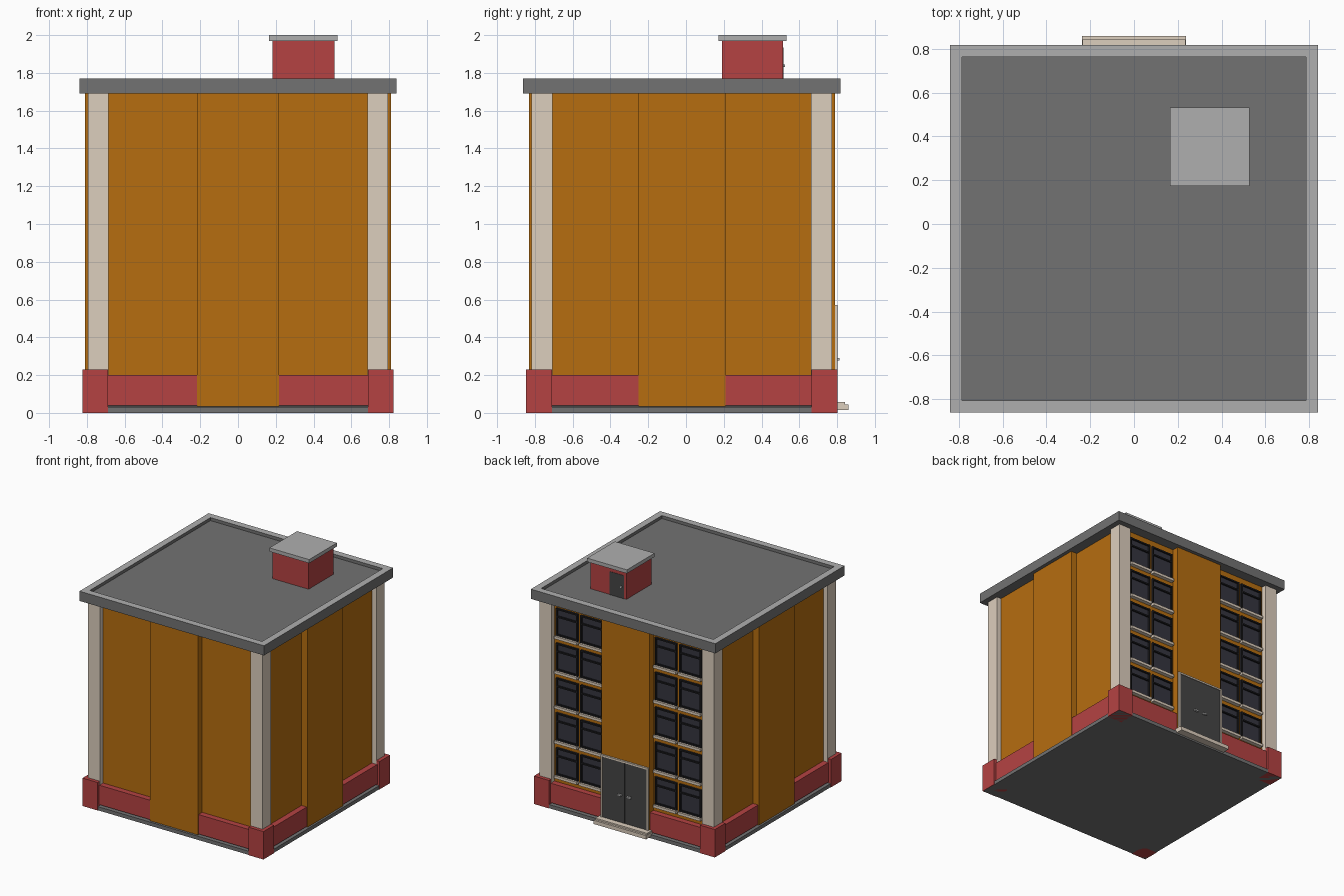
import bpy, bmesh

if "Cube" in bpy.data.objects:
    bpy.data.objects.remove(bpy.data.objects["Cube"])

CY = -0.022  # centre of the building in y (entrance steps stick out behind)

def mat(name, r, g, b):
    m = bpy.data.materials.new(name)
    m.diffuse_color = (r, g, b, 1)
    m.use_nodes = True
    m.node_tree.nodes["Principled BSDF"].inputs["Base Color"].default_value = m.diffuse_color
    return m

ORANGE = mat("ochre_wall", 0.47, 0.155, 0.005)
RED = mat("red_stone", 0.46, 0.055, 0.055)
BEIGE = mat("beige_stone", 0.72, 0.62, 0.51)
DARK = mat("dark_grey", 0.17, 0.17, 0.17)
LIGHT = mat("light_grey", 0.43, 0.43, 0.43)
DOOR = mat("door_grey", 0.06, 0.06, 0.06)
FRAME = mat("window_frame", 0.012, 0.012, 0.014)
GLASS = mat("window_glass", 0.035, 0.035, 0.05)
METAL = mat("handle_metal", 0.5, 0.5, 0.5)

def finish(name, bm, *mats):
    me = bpy.data.meshes.new(name)
    bm.to_mesh(me)
    bm.free()
    ob = bpy.data.objects.new(name, me)
    for m in mats:
        me.materials.append(m)
    bpy.context.collection.objects.link(ob)
    return ob

def cube_bm(x, y, z):
    bm = bmesh.new()
    bmesh.ops.create_cube(bm, size=1)
    for v in bm.verts:
        for i, (a, b) in enumerate((x, y, z)):
            v.co[i] = a if v.co[i] < 0 else b
    return bm

def box(name, x, y, z, m):
    """Box from (min, max) pairs; y is relative to the building centre."""
    return finish(name, cube_bm(x, (y[0] + CY, y[1] + CY), z), m)

def sym(h):
    return (-h, h)

TOP = 1.69
# foundation and main walls
box("foundation", sym(0.82), sym(0.82), (0, 0.03), DARK)
box("wall_footing", sym(0.75), sym(0.75), (0.03, 0.04), DOOR)
box("wall_core", sym(0.755), sym(0.755), (0.04, TOP), ORANGE)
box("centre_bay_front_back", sym(0.218), sym(0.81), (0.035, TOP), ORANGE)
box("centre_bay_sides", sym(0.81), sym(0.23), (0.035, TOP), ORANGE)

# corner pillars, their bases, and the plinths between
def span(s, a, b):
    return (a, b) if s > 0 else (-b, -a)

for sx in (-1, 1):
    for sy in (-1, 1):
        box("corner_pillar", span(sx, 0.685, 0.795), span(sy, 0.685, 0.795), (0.2, TOP), BEIGE)
        box("pillar_base", span(sx, 0.687, 0.824), span(sy, 0.687, 0.824), (0, 0.23), RED)
        box("plinth_front_back", span(sx, 0.218, 0.70), span(sy, 0.74, 0.803), (0.04, 0.2), RED)
        box("plinth_side", span(sx, 0.74, 0.803), span(sy, 0.23, 0.70), (0.04, 0.2), RED)

# flat roof with raised light rim
bm = cube_bm(sym(0.84), (CY - 0.84, CY + 0.84), (TOP, 1.77))
bm.normal_update()
top = max(bm.faces, key=lambda f: f.calc_center_median().z)
ring = bmesh.ops.inset_region(bm, faces=[top], thickness=0.078)["faces"]
for f in ring:
    f.material_index = 1
edge = bmesh.ops.extrude_discrete_faces(bm, faces=[top])["faces"][0]
edge.material_index = 0
for v in edge.verts:
    v.co.z -= 0.025
for f in bm.faces:
    if abs(f.normal.z) < 0.5:
        f.material_index = 0
bmesh.ops.remove_doubles(bm, verts=bm.verts, dist=1e-5)
bmesh.ops.recalc_face_normals(bm, faces=bm.faces)
finish("roof", bm, DARK, LIGHT)

# stair hut on the roof
def rbox(name, x, y, z, m):
    return box(name, x, (y[0] - CY, y[1] - CY), z, m)

rbox("roof_hut", (0.183, 0.51), (0.19, 0.513), (1.74, 1.97), RED)
rbox("roof_hut_cap", (0.165, 0.527), (0.173, 0.533), (1.97, 2.0), LIGHT)
rbox("roof_hut_door", (0.205, 0.335), (0.5, 0.516), (1.745, 1.935), DOOR)
rbox("roof_hut_handle", (0.22, 0.235), (0.515, 0.524), (1.83, 1.845), METAL)

# back windows: recess, two panes, frame bars and sill
def window(cx, z):
    w, h = 0.1, 0.225
    face = 0.755
    box("window_back", (cx - w, cx + w), (face - 0.01, face + 0.004), (z, z + h), GLASS)
    for s in (-1, 1):
        box("window_jamb", span(s, w - 0.012, w) if cx == 0 else
            (cx + span(s, w - 0.012, w)[0], cx + span(s, w - 0.012, w)[1]),
            (face, face + 0.018), (z, z + h), FRAME)
    for zb in (z, z + 0.15, z + h - 0.012):
        box("window_rail", (cx - w + 0.012, cx + w - 0.012), (face, face + 0.016),
            (zb, zb + 0.012), FRAME)
    box("window_sill", (cx - w - 0.003, cx + w + 0.003), (face, face + 0.033), (z - 0.022, z), BEIGE)

for row in range(5):
    for cx in (-0.562, -0.338, 0.338, 0.562):
        window(cx, 0.262 + row * 0.287)

# entrance: double door, surround, handles, steps
for s in (-1, 1):
    rbox("entrance_door", span(s, 0.0015, 0.203), (0.77, 0.797), (0.05, 0.556), DOOR)
    rbox("door_jamb", span(s, 0.203, 0.216), (0.77, 0.803), (0.05, 0.57), BEIGE)
    rbox("door_handle", span(s, 0.025, 0.06), (0.795, 0.813), (0.277, 0.29), METAL)
rbox("door_lintel", sym(0.203), (0.77, 0.803), (0.556, 0.57), BEIGE)
rbox("entrance_step_upper", sym(0.235), (0.77, 0.843), (0.03, 0.057), BEIGE)
rbox("entrance_step_lower", sym(0.238), (0.77, 0.86), (0.014, 0.045), BEIGE)
